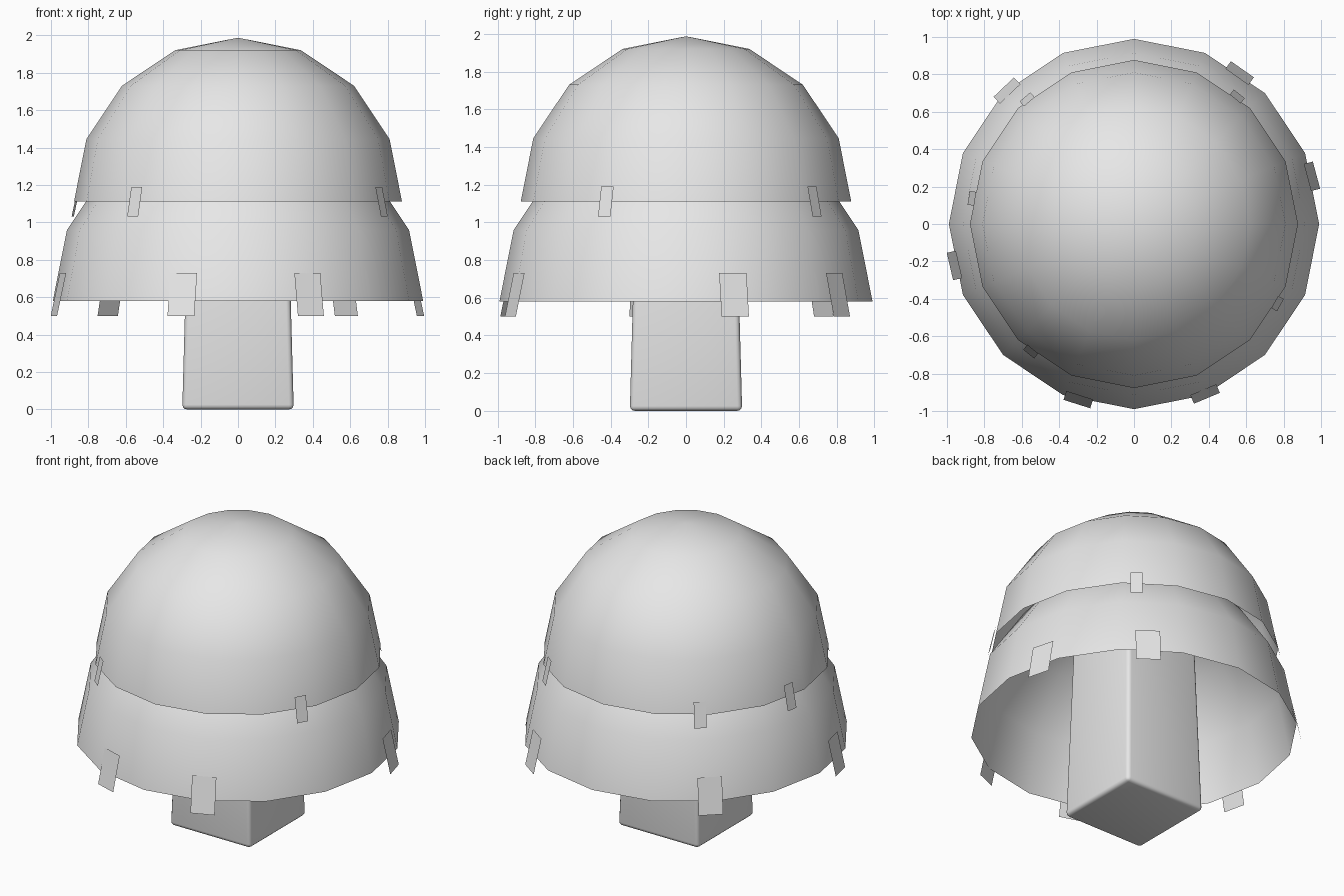
import bpy, bmesh
from math import radians
from mathutils import Matrix, Vector

cube = bpy.data.objects.get("Cube")
if cube:
    bpy.data.objects.remove(cube, do_unlink=True)

# One plain grey for every part
grey = bpy.data.materials.new("light_grey")
grey.use_nodes = True
grey.diffuse_color = (0.8, 0.8, 0.8, 1)
grey.node_tree.nodes["Principled BSDF"].inputs["Base Color"].default_value = (0.8, 0.8, 0.8, 1)


def finish(bm, name, smooth=False):
    mesh = bpy.data.meshes.new(name)
    for face in bm.faces:
        face.smooth = smooth
    bm.to_mesh(mesh)
    bm.free()
    mesh.materials.append(grey)
    obj = bpy.data.objects.new(name, mesh)
    bpy.context.collection.objects.link(obj)
    return obj


def dome(name, radius, base):
    # Open half sphere with sixteen sides
    bm = bmesh.new()
    bmesh.ops.create_uvsphere(bm, u_segments=16, v_segments=8, radius=radius)
    low = [v for v in bm.verts if v.co.z < -0.01]
    bmesh.ops.delete(bm, geom=low, context='VERTS')
    bmesh.ops.translate(bm, verts=bm.verts, vec=(0, 0, base))
    return finish(bm, name, True)


def leaf_ring(name, angles, width, bottom, top):
    # Thin plates leaning on the rim; bottom and top are (radius, height)
    bm = bmesh.new()
    for angle in angles:
        turn = Matrix.Rotation(radians(angle), 3, 'Z')
        corners = [(bottom, -1), (bottom, 1), (top, 1), (top, -1)]
        bm.faces.new([bm.verts.new(turn @ Vector((r, side * width / 2, z)))
                      for (r, z), side in corners])
    return finish(bm, name)


# Foliage tiers
dome("lower_foliage", 0.99, 0.58)
dome("upper_foliage", 0.877, 1.11)

# Loose leaves around each rim
leaf_ring("lower_leaves", (15, 55, 133.6, 193, 252.4, 292.7), 0.15, (1.01, 0.5), (0.96, 0.73))
leaf_ring("upper_leaves", (51, 130.6, 171, 231, 331), 0.075, (0.895, 1.03), (0.86, 1.19))

# Square trunk, narrowing upwards, with rounded edges
bm = bmesh.new()
bmesh.ops.create_cube(bm, size=1)
for v in bm.verts:
    half = 0.298 if v.co.z < 0 else 0.265
    v.co = (half * 2 * v.co.x, half * 2 * v.co.y, 0 if v.co.z < 0 else 1.2)
bmesh.ops.bevel(bm, geom=bm.edges[:], offset=0.025, segments=3, profile=0.5, affect='EDGES')
trunk = finish(bm, "trunk")
bpy.ops.object.select_all(action='DESELECT')
trunk.select_set(True)
bpy.context.view_layer.objects.active = trunk
bpy.ops.object.shade_smooth_by_angle(angle=radians(35))
